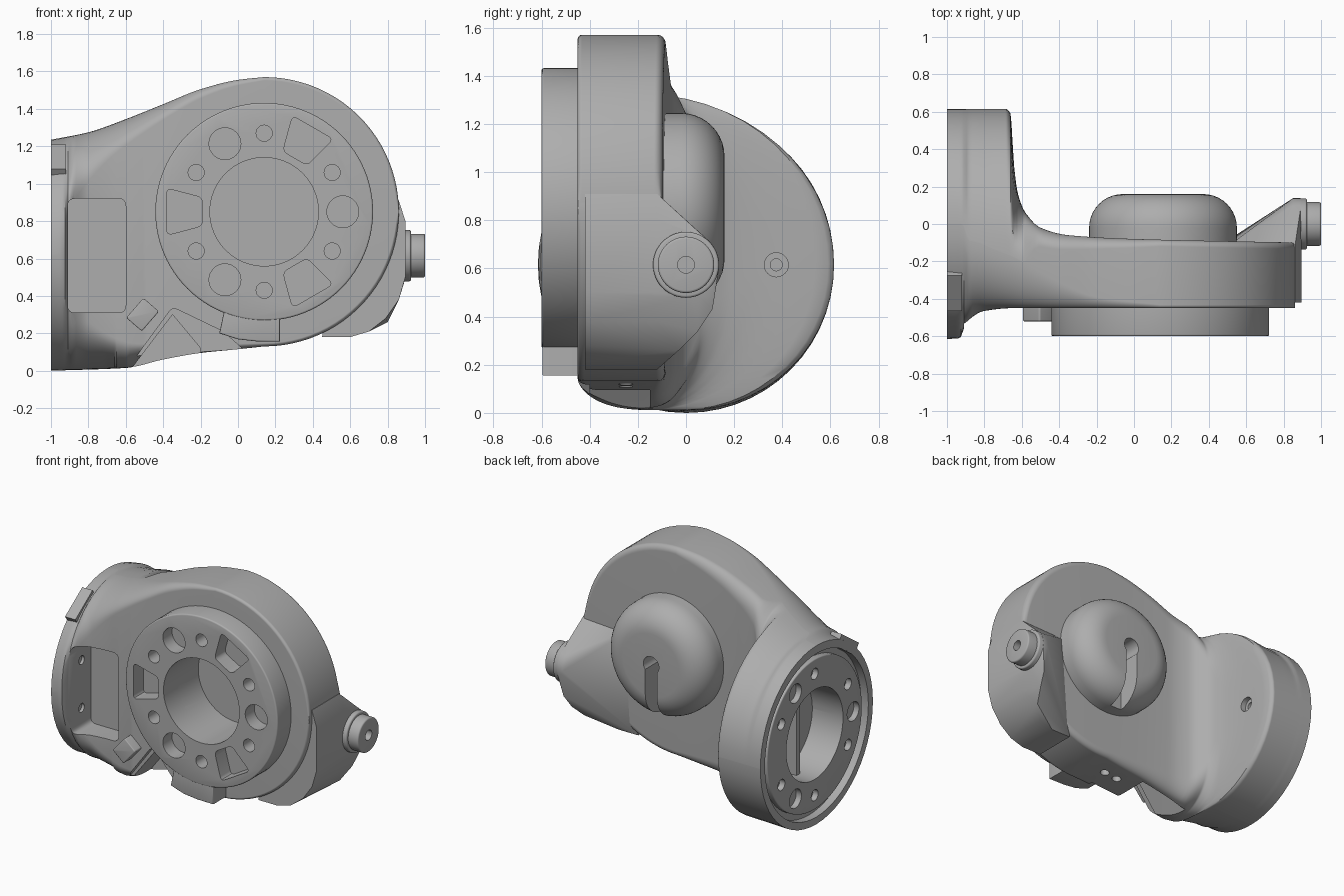
import bpy, bmesh
from math import sin, cos, pi, radians, sqrt
from mathutils import Vector

if "Cube" in bpy.data.objects:
    bpy.data.objects.remove(bpy.data.objects["Cube"], do_unlink=True)

GREY = (0.42, 0.42, 0.42, 1)
metal = bpy.data.materials.new("matte grey metal")
metal.use_nodes = True
metal.diffuse_color = GREY
metal.node_tree.nodes["Principled BSDF"].inputs["Base Color"].default_value = GREY

CX, CZ, DISC_R = 0.14, 0.85, 0.72      # main disc axis
RZ = 0.615                             # side ring axis height
AXES = {"x": lambda u, v, t: (t, u, v),
        "y": lambda u, v, t: (u, t, v),
        "z": lambda u, v, t: (u, v, t)}


def make(name, bm):
    bmesh.ops.recalc_face_normals(bm, faces=bm.faces)
    mesh = bpy.data.meshes.new(name)
    bm.to_mesh(mesh)
    bm.free()
    mesh.materials.append(metal)
    obj = bpy.data.objects.new(name, mesh)
    bpy.context.collection.objects.link(obj)
    return obj


def prism(name, pts, axis, lo, hi, bevel=0, end=0, segments=3):
    """Extrude a 2D outline along an axis, rounding one end if asked."""
    bm = bmesh.new()
    caps = [[bm.verts.new(AXES[axis](u, v, t)) for u, v in pts] for t in (lo, hi)]
    n = len(pts)
    for cap in caps:
        bm.faces.new(cap)
    for i in range(n):
        j = (i + 1) % n
        bm.faces.new((caps[0][i], caps[0][j], caps[1][j], caps[1][i]))
    bmesh.ops.recalc_face_normals(bm, faces=bm.faces)
    if bevel:
        vs = set(caps[end])
        edges = [e for e in bm.edges if e.verts[0] in vs and e.verts[1] in vs]
        bmesh.ops.bevel(bm, geom=edges, offset=bevel, segments=segments,
                        profile=0.5, affect='EDGES')
    return make(name, bm)


def circle(u, v, r, n=64):
    return [(u + r * cos(2 * pi * i / n), v + r * sin(2 * pi * i / n)) for i in range(n)]


def rounded(pts, r):
    """Round each corner of an outline with a small curve."""
    out = []
    for i, p in enumerate(pts):
        p = Vector(p)
        a = p + (Vector(pts[i - 1]) - p).normalized() * r
        b = p + (Vector(pts[(i + 1) % len(pts)]) - p).normalized() * r
        for k in range(5):
            t = k / 4
            out.append(tuple(a * (1 - t) ** 2 + p * 2 * t * (1 - t) + b * t * t))
    return out


def rect(u0, u1, v0, v1):
    return [(u0, v0), (u1, v0), (u1, v1), (u0, v1)]


def polar(u, v, r, degrees, side=0):
    a = radians(degrees)
    return u + r * cos(a) - side * sin(a), v + r * sin(a) + side * cos(a)


def cut(target, outline, axis, lo, hi):
    cutter = prism("cutter", outline, axis, lo, hi)
    cutter.hide_render = True
    mod = target.modifiers.new("cut", 'BOOLEAN')
    mod.operation, mod.solver, mod.object = 'DIFFERENCE', 'EXACT', cutter
    bpy.context.view_layer.objects.active = target
    bpy.ops.object.modifier_apply(modifier=mod.name)
    bpy.data.objects.remove(cutter, do_unlink=True)


def smooth_curve(*pts):
    """Monotone curve through (x, value) points."""
    d = [(b[1] - a[1]) / (b[0] - a[0]) for a, b in zip(pts, pts[1:])]
    m = [d[0]] + [2 * p * q / (p + q) if p * q > 0 else 0 for p, q in zip(d, d[1:])] + [d[-1]]

    def f(x):
        x = min(max(x, pts[0][0]), pts[-1][0])
        i = max(k for k in range(len(d)) if pts[k][0] <= x)
        (x0, y0), (x1, y1) = pts[i], pts[i + 1]
        h = x1 - x0
        t = (x - x0) / h
        return (y0 * (1 + 2 * t) * (1 - t) ** 2 + y1 * t * t * (3 - 2 * t)
                + h * t * (1 - t) * (m[i] * (1 - t) - m[i + 1] * t))
    return f


# Body: rounded sections lofted from the side ring into the flat disc
top = smooth_curve((-1, 1.235), (-.8, 1.275), (-.6, 1.345), (-.4, 1.425), (-.2, 1.505), (0, 1.555), (CX, 1.57))
bottom = smooth_curve((-1, 0), (-.6, .015), (-.4, .06), (-.2, .095), (0, .115), (CX, .13))
front = smooth_curve((-1, -.615), (-.93, -.61), (-.91, -.56), (-.88, -.51), (-.8, -.465), (-.65, -.45), (.9, -.45))
back = smooth_curve((-1, .615), (-.685, .615), (-.66, .59), (-.65, .45), (-.64, .3), (-.62, .16),
                    (-.58, .06), (-.5, -.02), (-.35, -.06), (0, -.08), (.9, -.1))
front_ry = smooth_curve((-1, .615), (-.93, .61), (-.88, .42), (-.6, .25), (-.2, .06), (CX, .018))
front_rz = smooth_curve((-1, .62), (-.93, .6), (-.88, .35), (-.6, .14), (-.2, .05), (CX, .018))
back_ry = smooth_curve((-1, .615), (-.66, .82), (-.65, .68), (-.62, .4), (-.58, .25), (-.5, .1), (CX, .035))
back_rz = smooth_curve((-1, .62), (-.66, .71), (-.65, .66), (-.62, .48), (-.5, .15), (CX, .04))


def section(x, steps=14):
    yf, yb, zt, zb, slant = front(x), back(x), top(x), bottom(x), 1
    if x > CX:
        h = sqrt(DISC_R ** 2 - (x - CX) ** 2)
        zt, zb, slant = CZ + h, CZ - h, h / DISC_R
    mid = RZ if x < -.5 else (zt + zb) / 2
    up, down, depth = (zt - mid) * .998, (mid - zb) * .998, (yb - yf) * .998
    fy, fz, by, bz = front_ry(x), front_rz(x) / slant, back_ry(x), back_rz(x) / slant
    by_top, by_low = min(by, depth - fy), min(by, .615, depth - fy)
    fy_low = min(fy * 1.5, depth - by_low)
    corners = [(yf + fy, 1, fy, min(fz, up)), (yb - by_top, 1, by_top, min(bz, up)),
               (yb - by_low, -1, by_low, min(bz, down)), (yf + fy_low, -1, fy_low, min(fz, down))]
    pts = []
    for c, (y, side, ry, rz) in enumerate(corners):
        z = zt - rz if side > 0 else zb + rz
        for i in range(steps + 1):
            a = pi - pi / 2 * (c + i / steps)
            pts.append((x, y + ry * cos(a), z + rz * sin(a)))
    return pts


stations = [-1 + .015 * i for i in range(20)] + [-.7 + .005 * i for i in range(24)]
stations += [-.58 + .024 * i for i in range(30)]
stations += [CX + DISC_R * sin(radians(a)) for a in range(0, 89, 4)]
bm = bmesh.new()
rings = [[bm.verts.new(p) for p in section(x)] for x in stations]
for a, b in zip(rings, rings[1:]):
    for i in range(len(a)):
        j = (i + 1) % len(a)
        bm.faces.new((a[i], a[j], b[j], b[i]))
bm.faces.new(rings[0])
bm.faces.new(rings[-1])
bmesh.ops.remove_doubles(bm, verts=bm.verts, dist=1e-5)
body = make("body", bm)

# Openings in the body: front pocket, lower notch, bores and screw holes
cut(body, rounded(rect(-.91, -.6, .31, .92), .04), "y", -.8, -.31)
cut(body, rounded([(-.35, .34), (-.08, .21), (.1, .05), (.1, -.1), (-.65, -.1), (-.57, .04)], .03), "y", -.8, -.4)
cut(body, [(-.35, .3), (-.2, .12), (-.2, -.1), (-.65, -.1), (-.54, .05)], "y", -.8, -.15)
cut(body, circle(CX, CZ, .29), "y", -.8, -.22)
cut(body, circle(0, RZ, .565), "x", -1.1, -.945)
cut(body, circle(0, RZ, .31), "x", -1.1, -.75)
cut(body, circle(.375, RZ, .05, 24), "x", -.68, -.5)
cut(body, circle(.375, RZ, .025, 24), "x", -.74, -.5)
for z in (.45, .78):
    cut(body, circle(-.41, z, .03, 20), "x", -.96, -.88)
for x in (-.06, .04):
    cut(body, circle(x, -.25, .03, 20), "z", -.1, .2)

# Front flange with bolt holes and three windows
flange = prism("front_flange", circle(CX, CZ, .582, 96), "y", -.6, -.44, .01)
cut(flange, circle(CX, CZ, .29), "y", -.8, -.3)
for k in range(6):
    cut(flange, circle(*polar(CX, CZ, .42, 30 + 60 * k), .043, 24), "y", -.7, -.5)
for k in range(3):
    a = 120 * k
    cut(flange, circle(*polar(CX, CZ, .42, a), .085, 32), "y", -.7, -.5)
    window = [polar(CX, CZ, r, a + 60, s) for r, s in ((.33, -.075), (.52, -.125), (.52, .125), (.33, .075))]
    cut(flange, rounded(window, .03), "y", -.7, -.49)
tab = [(-.07, .34), (-.1, .2), (.0, .168), (.1, .157), (.225, .155), (.225, .34)]
prism("flange_tab", tab, "y", -.597, -.44, .008)

# Small tilted stop block beside the flange
block = [polar(-.51, .3, r, 49, s) for r, s in ((-.07, -.055), (.07, -.055), (.07, .055), (-.07, .055))]
prism("stop_block", rounded(block, .012), "y", -.52, -.4, .006)

# Rear dome with its slot
dome = prism("rear_dome", circle(.155, CZ, .395, 72), "y", -.14, .16, .18, 1, 10)
cut(dome, circle(.155, CZ, .06, 24), "y", -.02, .3)
cut(dome, rect(.11, .2, .42, CZ), "y", .0, .3)

# End plate set into the side ring
plate = prism("ring_end_plate", circle(0, RZ, .52, 72), "x", -.985, -.93, .008)
cut(plate, circle(0, RZ, .31), "x", -1.1, -.8)
for k in range(6):
    cut(plate, circle(*polar(0, RZ, .42, 30 + 60 * k), .038, 24), "x", -1.1, -.94)
for k in range(3):
    cut(plate, circle(*polar(0, RZ, .42, 60 + 120 * k), .065, 28), "x", -1.1, -.94)
prism("ring_inner_bar", rect(-.02, .02, RZ - .31, RZ + .31), "x", -.86, -.74)

# Tangent key plate on the ring rim
key = [polar(0, RZ, r, 125, s) for r, s in ((.56, -.115), (.645, -.115), (.645, .115), (.56, .115))]
prism("ring_key", key, "x", -.999, -.92)

# Wedge-shaped boss carrying the side pivot
bm = bmesh.new()
outline = [(.45, .18), (.6, .18), (.7, .21), (.79, .28), (.86, .38), (.895, .5),
           (.895, .8), (.86, .91), (.5, .9)]
for y in (-.42, -.12):
    for x, z in outline:
        bm.verts.new((x, y, z))
for p in ((.8, -.03, .26), (.84, .05, .34), (.86, .11, .43)):
    bm.verts.new(p)
for y, z in circle(0, RZ, .138, 32):
    bm.verts.new((.85, y, z))
    bm.verts.new((.89, y, z))
hull = bmesh.ops.convex_hull(bm, input=bm.verts)
loose = {v for v in hull["geom_interior"] + hull["geom_unused"] if isinstance(v, bmesh.types.BMVert)}
bmesh.ops.delete(bm, geom=list(loose), context='VERTS')
bmesh.ops.dissolve_limit(bm, angle_limit=radians(1), verts=bm.verts, edges=bm.edges)
make("pivot_boss", bm)

# Side pivot: collar and knob
prism("pivot_collar", circle(0, RZ, .137, 48), "x", .85, .925, .01, 1)
knob = prism("pivot_knob", circle(0, RZ, .117, 48), "x", .9, 1, .01, 1)
cut(knob, circle(0, RZ, .035, 24), "x", .95, 1.1)

# Smooth the curved surfaces while keeping machined edges crisp
for obj in bpy.context.collection.objects:
    if obj.type == 'MESH' and metal.name in obj.data.materials:
        bpy.ops.object.select_all(action='DESELECT')
        obj.select_set(True)
        bpy.context.view_layer.objects.active = obj
        bpy.ops.object.shade_smooth_by_angle(angle=radians(32))
